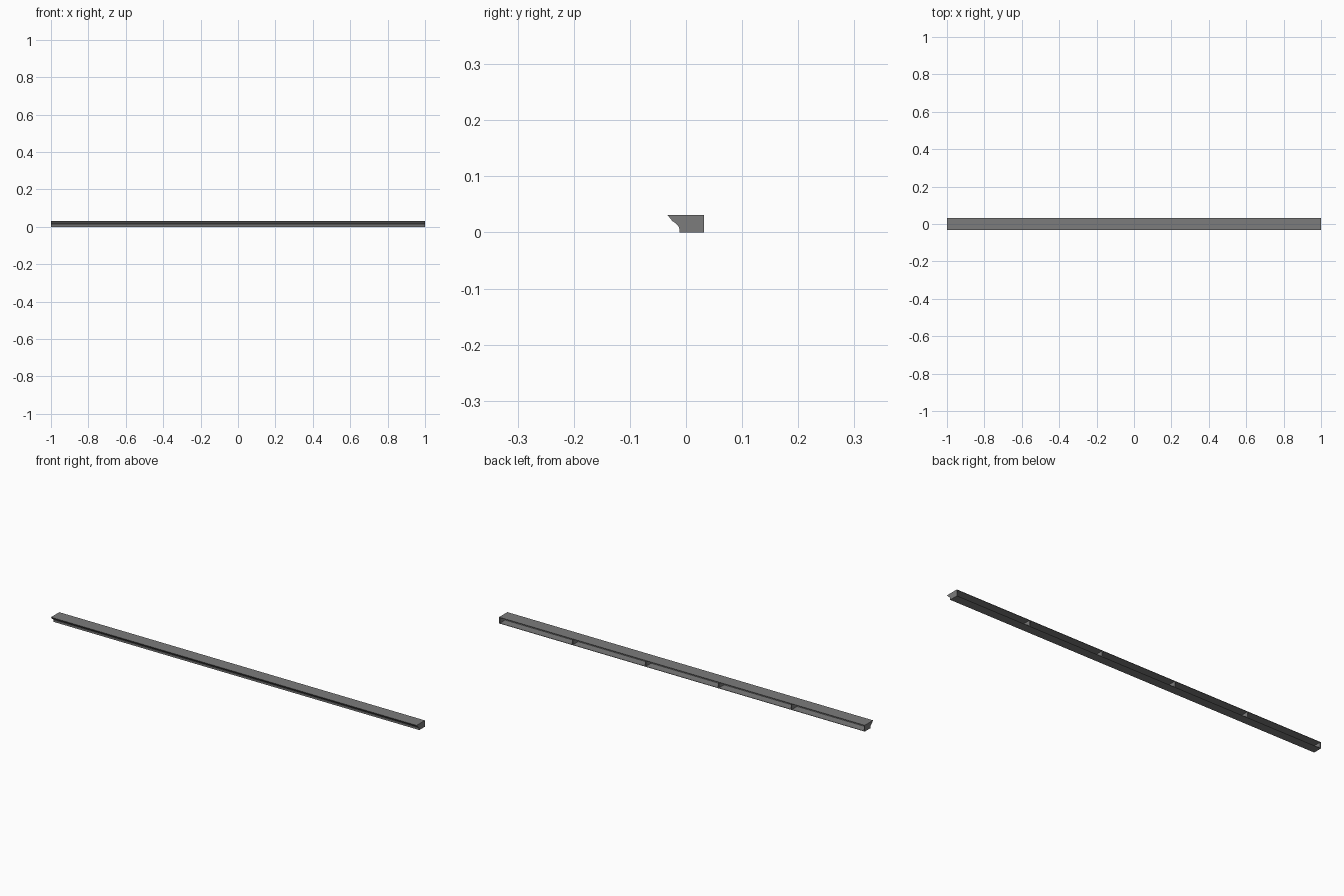
import bpy, bmesh

if "Cube" in bpy.data.objects:
    bpy.data.objects.remove(bpy.data.objects["Cube"])

# Moulded front edge as (y, z), top to bottom
FRONT = [(-0.033, 0.031), (-0.029, 0.026), (-0.024, 0.020), (-0.018, 0.016),
         (-0.014, 0.012), (-0.012, 0.007), (-0.012, 0.0)]
BACK, TOP, WALL = 0.032, 0.031, 0.002

# Dark grey finish
finish = bpy.data.materials.new("dark_grey")
finish.diffuse_color = (0.2, 0.2, 0.2, 1)
finish.use_nodes = True
finish.node_tree.nodes["Principled BSDF"].inputs["Base Color"].default_value = finish.diffuse_color


def extrude_profile(name, profile, x0, x1):
    bm = bmesh.new()
    face = bm.faces.new([bm.verts.new((x0, y, z)) for y, z in profile])
    out = bmesh.ops.extrude_face_region(bm, geom=[face])
    moved = [v for v in out["geom"] if isinstance(v, bmesh.types.BMVert)]
    bmesh.ops.translate(bm, verts=moved, vec=(x1 - x0, 0, 0))
    bmesh.ops.recalc_face_normals(bm, faces=bm.faces[:])
    mesh = bpy.data.meshes.new(name)
    bm.to_mesh(mesh)
    bm.free()
    mesh.materials.append(finish)
    obj = bpy.data.objects.new(name, mesh)
    bpy.context.collection.objects.link(obj)
    return obj


# Inside of the shell, bottom to top, one wall thickness in from the front
inner = [(y + WALL * 1.3, min(max(z, WALL), TOP - WALL)) for y, z in reversed(FRONT)]

# Hollow moulding, open along the back
extrude_profile("moulding_shell",
                FRONT + [(BACK, 0), (BACK, WALL)] + inner + [(BACK, TOP - WALL), (BACK, TOP)],
                -1, 1)

# Six ribs closing the ends and dividing the channel
RIB = 0.004
solid = inner + [(BACK, TOP - WALL), (BACK, WALL)]
for i in range(6):
    x = -1 + RIB / 2 + i * (2 - RIB) / 5
    extrude_profile(f"rib_{i + 1}", solid, x - RIB / 2, x + RIB / 2)
